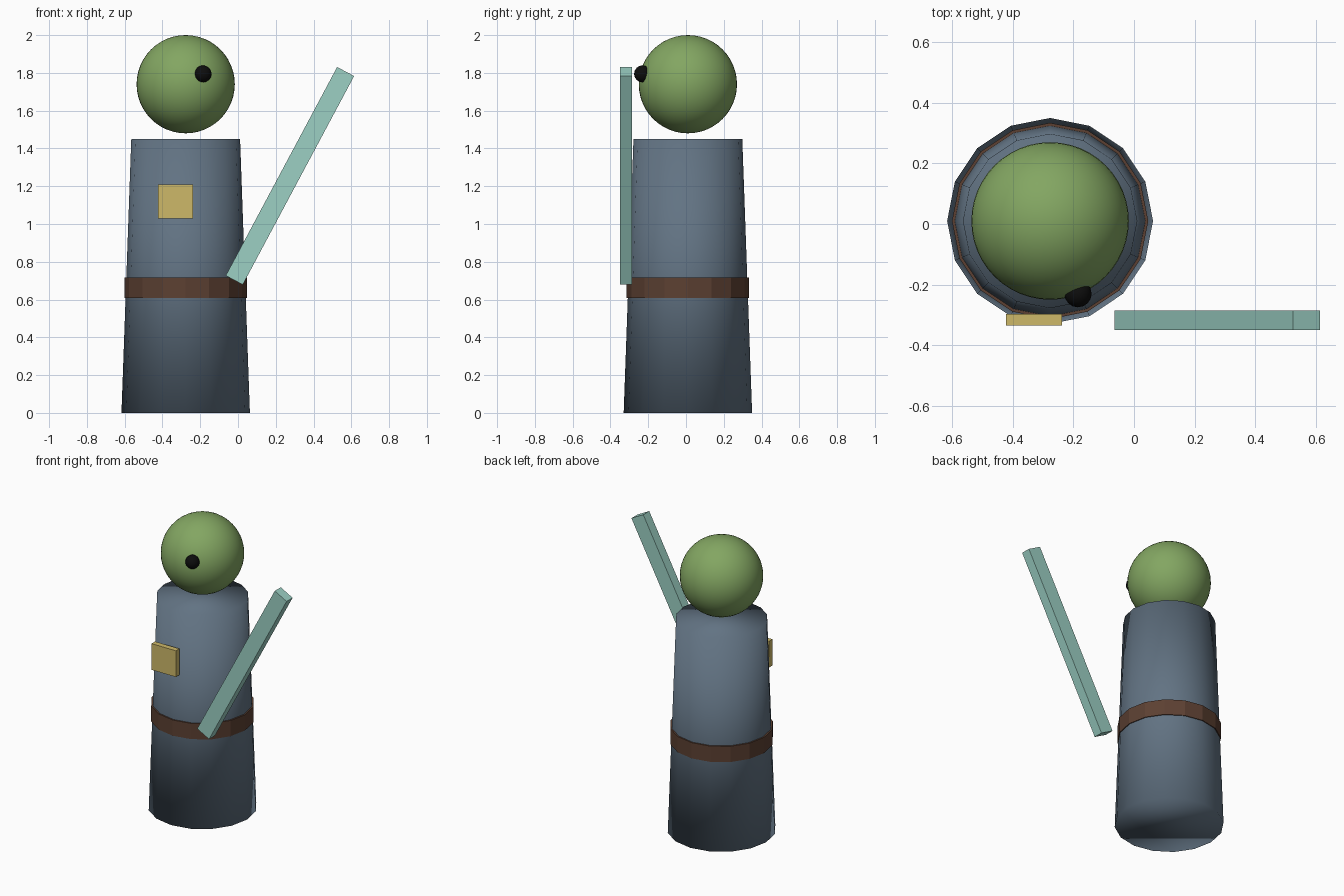
import bpy, math

if "Cube" in bpy.data.objects:
    bpy.data.objects.remove(bpy.data.objects["Cube"])

CX, CY = -0.277, 0.01   # axis of the figure


def material(name, srgb):
    lin = [(c / 255 / 12.92) if c < 11 else ((c / 255 + 0.055) / 1.055) ** 2.4 for c in srgb]
    m = bpy.data.materials.new(name)
    m.diffuse_color = (*lin, 1)
    m.use_nodes = True
    m.node_tree.nodes["Principled BSDF"].inputs["Base Color"].default_value = m.diffuse_color
    return m


def finish(name, mat, smooth=False):
    ob = bpy.context.object
    ob.name = name
    ob.data.materials.append(mat)
    if smooth:
        bpy.ops.object.shade_smooth()
    return ob


def box(name, mat, loc, size, tilt=0):
    bpy.ops.mesh.primitive_cube_add(size=1, location=loc, rotation=(0, tilt, 0))
    ob = finish(name, mat)
    ob.scale = size
    return ob


def ball(name, mat, loc, r, seg, rings):
    bpy.ops.mesh.primitive_uv_sphere_add(segments=seg, ring_count=rings, radius=r, location=loc)
    return finish(name, mat, True)


slate = material("slate robe", (98, 115, 131))
brown = material("brown leather", (92, 64, 50))
green = material("green skin", (131, 166, 98))
black = material("black", (13, 13, 13))
gold = material("gold", (205, 184, 105))
teal = material("pale teal", (156, 208, 196))

# Robe: tapered 16-sided body, smooth across the rims
bpy.ops.mesh.primitive_cone_add(vertices=16, radius1=0.34, radius2=0.288, depth=1.45,
                                location=(CX, CY, 0.725))
finish("robe", slate, True)

# Belt: faceted band
bpy.ops.mesh.primitive_cylinder_add(vertices=16, radius=0.324, depth=0.108,
                                    location=(CX, CY, 0.662))
finish("belt", brown)

# Head and its single eye
ball("head", green, (CX, CY, 1.74), 0.26, 48, 24)
ball("eye", black, (-0.185, -0.23, 1.795), 0.045, 16, 8)

# Chest badge
box("badge", gold, (-0.33, -0.316, 1.12), (0.185, 0.038, 0.18))

# Slanted staff held in front
box("staff", teal, (0.275, -0.318, 1.255), (0.102, 0.065, 1.252), math.radians(28.1))
